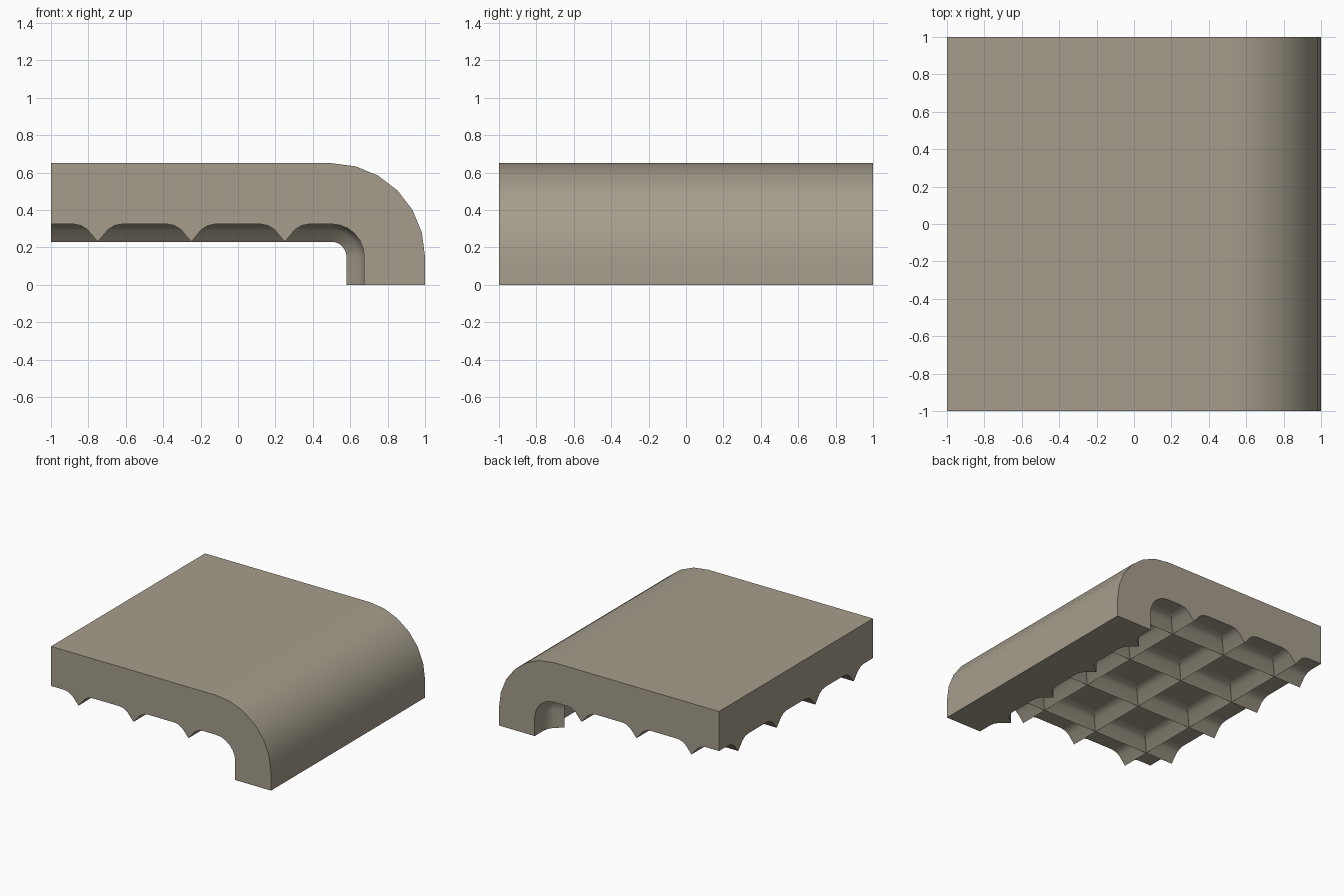
import bpy, bmesh, math

if "Cube" in bpy.data.objects:
    bpy.data.objects.remove(bpy.data.objects["Cube"])

R_OUT, R_IN = 0.50, 0.175        # outer and inner bend radii
CX, CZ = 0.50, 0.15              # bend centre
# half rib section: (distance from rib centre, depth below the panel underside)
HALF = [(0.13, 0.0), (0.09, 0.008), (0.055, 0.03), (0.0, 0.095)]
SECTION = [(-w, d) for w, d in HALF] + [(w, d) for w, d in reversed(HALF[:-1])]

stone = bpy.data.materials.new("warm grey stone")
stone.diffuse_color = (0.38, 0.34, 0.265, 1)
stone.use_nodes = True
stone.node_tree.nodes["Principled BSDF"].inputs["Base Color"].default_value = stone.diffuse_color

# stations along the bent path: start x, start z, direction angle
STATIONS = [(-1.0, CZ, 90)] + [(CX, CZ, a) for a in range(90, -1, -15)] + [(CX, 0.0, 0)]


def at(station, r):
    x, z, a = station
    a = math.radians(a)
    return x + r * math.cos(a), z + r * math.sin(a)


def finish(bm, name):
    mesh = bpy.data.meshes.new(name)
    bm.to_mesh(mesh)
    bm.free()
    ob = bpy.data.objects.new(name, mesh)
    bpy.context.collection.objects.link(ob)
    mesh.materials.append(stone)
    bpy.ops.object.select_all(action='DESELECT')
    ob.select_set(True)
    bpy.context.view_layer.objects.active = ob
    bpy.ops.object.shade_smooth_by_angle(angle=math.radians(32))
    mod = ob.modifiers.new("flat_panels", 'WEIGHTED_NORMAL')
    mod.keep_sharp = True
    return ob


def loft(bm, rings):
    """Closed tube through equal rings; returns the vertex rings."""
    vr = [[bm.verts.new(p) for p in ring] for ring in rings]
    n = len(vr[0])
    for a, b in zip(vr, vr[1:]):
        for i in range(n):
            j = (i + 1) % n
            bm.faces.new((a[i], a[j], b[j], b[i]))
    bm.faces.new(vr[0])
    bm.faces.new(vr[-1][::-1])
    bmesh.ops.recalc_face_normals(bm, faces=bm.faces[:])
    return vr


# bent panel, with the lengthwise ribs included in its profile
profile = [at(s, R_OUT) for s in STATIONS]
profile += [at(s, R_IN) for s in reversed(STATIONS[1:])]
for rib_x in (0.25, -0.25, -0.75):
    profile += [(rib_x - w, CZ + R_IN - d) for w, d in SECTION]
profile.append(at(STATIONS[0], R_IN))
bm = bmesh.new()
loft(bm, [[(x, y, z) for x, z in profile] for y in (-1, 1)])
finish(bm, "bent_panel")

# cross ribs that follow the inside of the bend down to the foot
for k, rib_y in enumerate((-0.75, -0.25, 0.25, 0.75)):
    bm = bmesh.new()
    rings = []
    for s in STATIONS:
        ring = []
        for w, d in SECTION:
            x, z = at(s, R_IN - d)
            ring.append((x, rib_y + w, z))
        rings.append(ring)
    vr = loft(bm, rings)
    # remove the hidden side lying against the panel
    base = [f for f in bm.faces if len(f.verts) == 4
            and all(any(v is r[0] or v is r[-1] for r in vr) for v in f.verts)]
    bmesh.ops.delete(bm, geom=base, context='FACES')
    finish(bm, f"cross_rib_{k + 1}")
